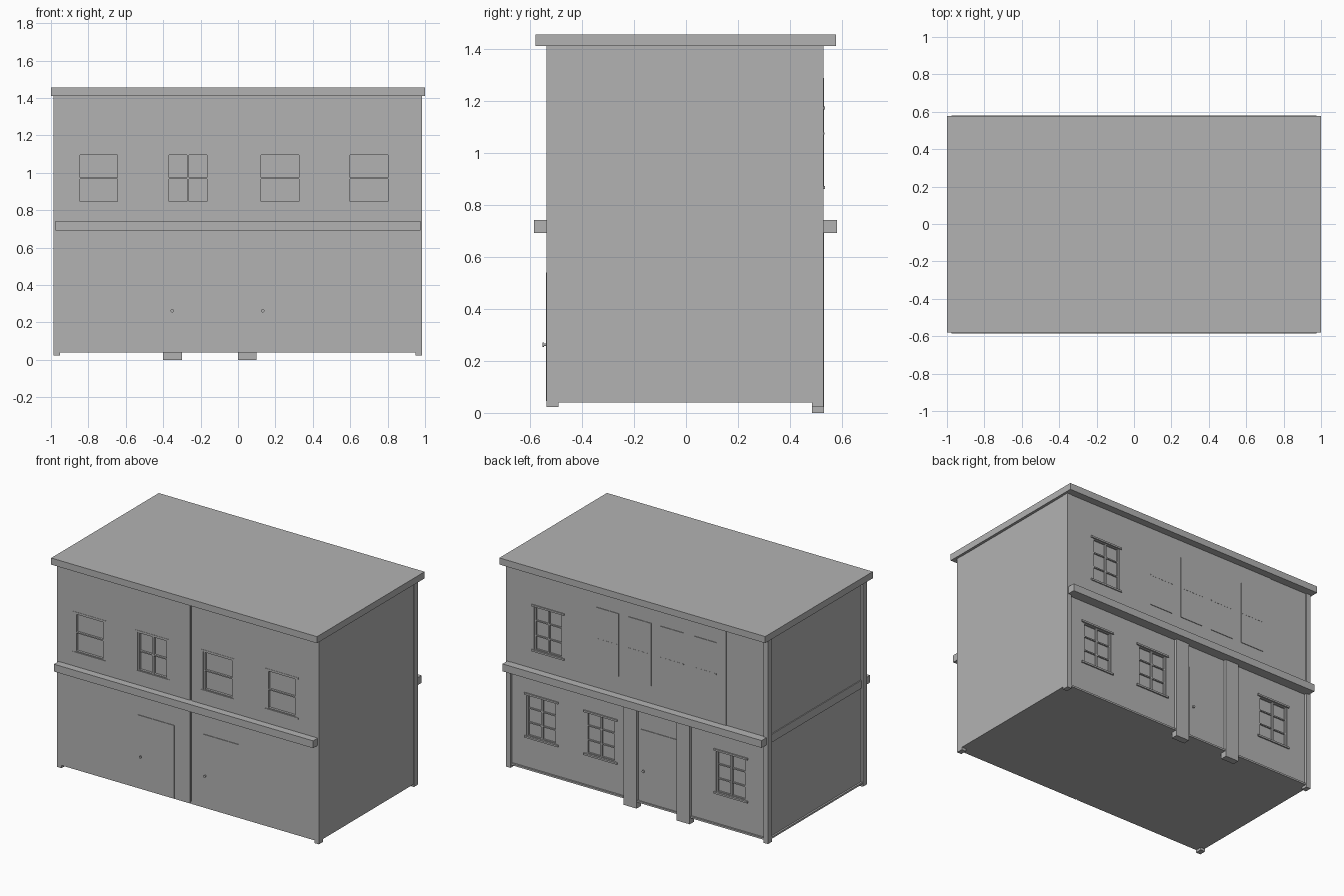
import bpy, bmesh, math
from mathutils import Matrix, Vector

cube = bpy.data.objects.get("Cube")
if cube:
    bpy.data.objects.remove(cube, do_unlink=True)

grey = bpy.data.materials.new("plain_grey")
grey.use_nodes = True
grey.diffuse_color = (0.45, 0.45, 0.45, 1)
grey.node_tree.nodes["Principled BSDF"].inputs["Base Color"].default_value = (0.45, 0.45, 0.45, 1)


def finish(name, bm):
    mesh = bpy.data.meshes.new(name)
    bm.to_mesh(mesh)
    bm.free()
    mesh.materials.append(grey)
    ob = bpy.data.objects.new(name, mesh)
    bpy.context.collection.objects.link(ob)
    return ob


def boxes(name, *bounds):
    """One object made of boxes, each given as (x0, x1, y0, y1, z0, z1)."""
    bm = bmesh.new()
    for x0, x1, y0, y1, z0, z1 in bounds:
        centre = Vector((x0 + x1, y0 + y1, z0 + z1)) / 2
        size = Matrix.Diagonal((abs(x1 - x0), abs(y1 - y0), z1 - z0, 1))
        bmesh.ops.create_cube(bm, size=1, matrix=Matrix.Translation(centre) @ size)
    return finish(name, bm)


def cut(target, bounds):
    """Cut box-shaped recesses out of a wall."""
    cutter = boxes("cutter", *bounds)
    cutter.hide_render = True
    mod = target.modifiers.new("recesses", "BOOLEAN")
    mod.operation = "DIFFERENCE"
    mod.solver = "EXACT"
    mod.object = cutter
    bpy.context.view_layer.objects.active = target
    bpy.ops.object.modifier_apply(modifier=mod.name)
    bpy.data.objects.remove(cutter, do_unlink=True)


def window(name, x0, x1, z0, z1, face, out, cols, rows, depth, lip):
    """Frame, glazing bars, sill and lintel of a recessed window."""
    back, front = face - out * (depth + 0.004), face - out * 0.004
    w = 0.012
    parts = [(x0, x0 + w, back, front, z0, z1), (x1 - w, x1, back, front, z0, z1),
             (x0, x1, back, front, z0, z0 + w), (x0, x1, back, front, z1 - w, z1)]
    for i in range(1, cols):
        x = x0 + (x1 - x0) * i / cols
        parts.append((x - w / 2, x + w / 2, back, front, z0, z1))
    for j in range(1, rows):
        z = z0 + (z1 - z0) * j / rows
        parts.append((x0, x1, back, front - out * 0.002, z - w / 3, z + w / 3))
    for z in (z0, z1):
        parts.append((x0 - 0.015, x1 + 0.015, back, face + out * lip, z - 0.006, z + 0.006))
    boxes(name, *parts)


def door(name, x0, x1, knob_x, face, out):
    """Thin door leaf with a round knob."""
    boxes(name, (x0, x1, face - out * 0.01, face + out * 0.004, 0.045, 0.54))
    bm = bmesh.new()
    turn = Matrix.Rotation(math.radians(90), 4, "X")
    for radius, length in ((0.005, 0.012), (0.009, 0.006)):
        y = face + out * (0.006 if radius < 0.008 else 0.013)
        bmesh.ops.create_cone(bm, cap_ends=True, segments=12, radius1=radius, radius2=radius,
                              depth=length, matrix=Matrix.Translation((knob_x, y, 0.262)) @ turn)
    finish(name + "_knob", bm)


FRONT, LOWER, UPPER = -0.535, 0.512, 0.527

# Main block with recessed side and ground-floor back
body = boxes("main_block", (-0.972, 0.982, FRONT, LOWER, 0.04, 1.412))
upper = boxes("upper_back_wall", (-0.96, 0.96, 0.48, UPPER, 0.715, 1.412))
boxes("floor_slab", (-0.984, 0.98, -0.53, 0.524, 0.04, 0.052))

# Corner posts
posts = []
for x0, x1 in ((-0.987, -0.953), (0.95, 0.984)):
    for y0, y1 in ((-0.536, -0.491), (0.485, 0.529)):
        posts.append((x0, x1, y0, y1, 0.022, 1.412))
boxes("corner_posts", *posts)

# Columns, side band, ledges and roof
boxes("back_columns", *[(x, x + 0.1, 0.485, 0.531, 0, 0.7) for x in (-0.4, 0)])
boxes("side_band", (-0.978, -0.95, -0.5, 0.5, 0.69, 0.745))
boxes("front_ledge", (-0.975, 0.975, -0.585, -0.52, 0.692, 0.742))
boxes("back_ledge", (-0.975, 0.975, 0.5, 0.58, 0.692, 0.742))
boxes("roof_slab", (-1, 1, -0.579, 0.577, 1.41, 1.455))

# Front: upper windows, wall joint and doors
front_windows = [(-0.857, 1), (-0.38, 2), (0.112, 1), (0.588, 1)]
cuts = [(x, x + 0.225, FRONT - 0.1, FRONT + 0.02, 0.834, 1.107) for x, _ in front_windows]
cuts.append((0.014, 0.024, FRONT - 0.1, FRONT + 0.008, 0, 1.3999))
for i, (x, cols) in enumerate(front_windows):
    window(f"front_window_{i + 1}", x, x + 0.225, 0.834, 1.107, FRONT, -1, cols, 2, 0.02, 0.002)
door("front_door_right", -0.376, -0.105, -0.352, FRONT, -1)
door("front_door_left", 0.112, 0.38, 0.133, FRONT, -1)

# Back: ground-floor windows and door
for i, x in enumerate((0.615, 0.17, -0.81)):
    cuts.append((x, x + 0.225, LOWER - 0.015, LOWER + 0.1, 0.258, 0.55))
    window(f"back_lower_window_{i + 1}", x, x + 0.225, 0.258, 0.55, LOWER, 1, 2, 3, 0.015, 0.009)
door("back_door", -0.298, -0.015, -0.045, LOWER, 1)
cut(body, cuts)

# Back: upper window, stepped wall end and row of tall panes
cut(upper, [(0.56, 0.775, UPPER - 0.015, UPPER + 0.1, 0.866, 1.172),
            (-1, -0.67, UPPER - 0.005, UPPER + 0.1, 0.6, 1.5)])
window("back_upper_window", 0.56, 0.775, 0.866, 1.172, UPPER, 1, 2, 3, 0.015, 0.007)
for i in range(4):
    x0 = 0.135 - i * 0.245
    x1 = x0 + 0.175
    boxes(f"tall_pane_{i + 1}",
          (x0, x1, UPPER - 0.01, UPPER + 0.004, 0.862, 1.288),
          (x0, x1, UPPER - 0.01, UPPER + 0.005, 1.07, 1.078))
